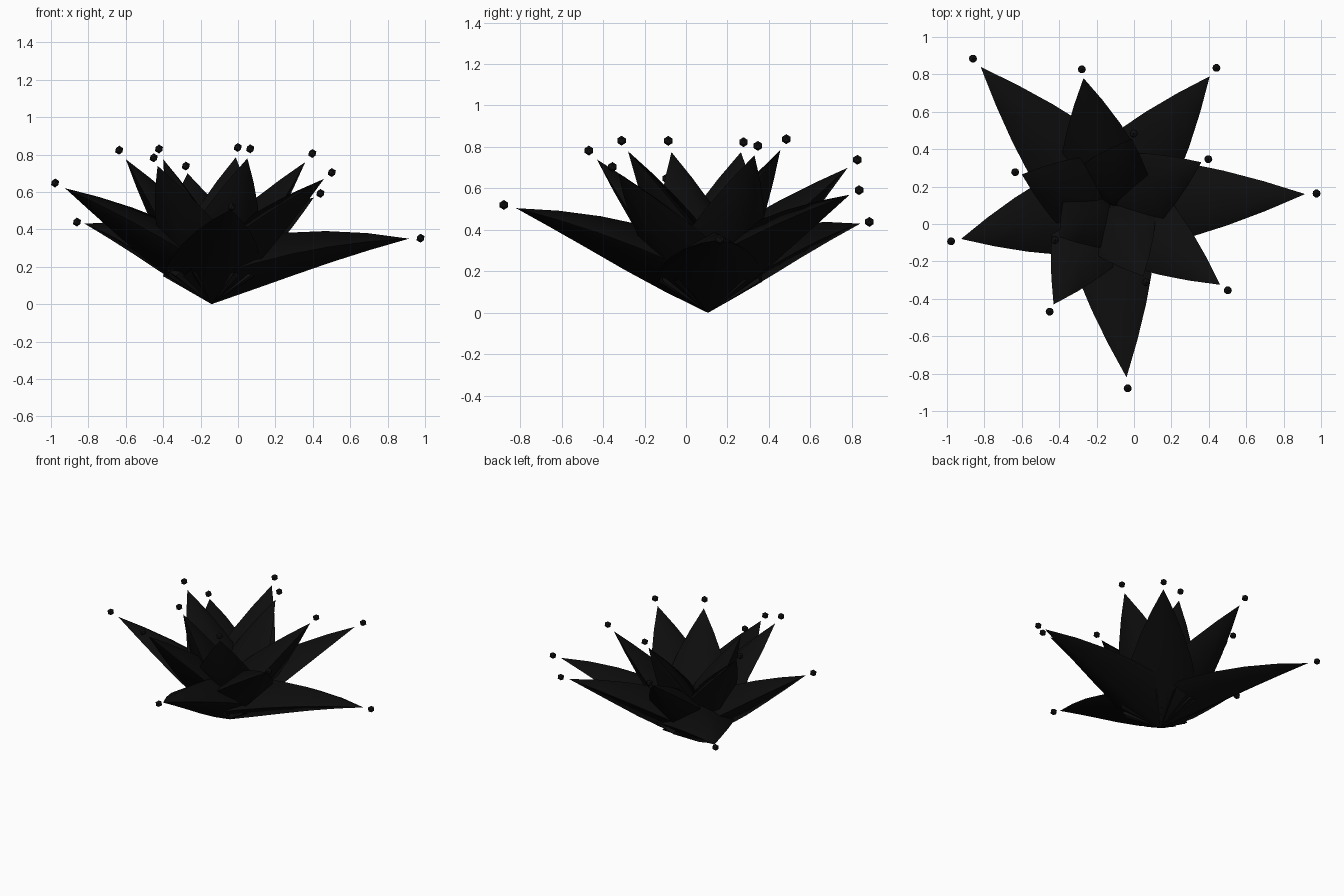
import bpy, bmesh
from mathutils import Vector

if "Cube" in bpy.data.objects:
    bpy.data.objects.remove(bpy.data.objects["Cube"])

CENTRE = Vector((-0.141, 0.106, 0.15))
HALF_W, HALF_T, ARCH, SEGS = 0.262, 0.15, 0.16, 5
Z = Vector((0, 0, 1))

# Leaf tip positions, lowest outer leaves first, in spiral order
TIPS = [
    (0.915, 0.16, 0.35), (-0.82, 0.84, 0.43), (-0.04, -0.82, 0.505),
    (0.405, 0.79, 0.57), (-0.925, -0.08, 0.62), (0.46, -0.325, 0.67),
    (-0.27, 0.78, 0.70), (-0.43, -0.43, 0.74), (0.36, 0.33, 0.76),
    (-0.60, 0.265, 0.775), (0.05, -0.28, 0.78), (-0.012, 0.455, 0.785),
    (-0.40, -0.07, 0.775),
]


def material(name, shade):
    m = bpy.data.materials.new(name)
    m.diffuse_color = (shade, shade, shade, 1)
    m.use_nodes = True
    m.node_tree.nodes["Principled BSDF"].inputs["Base Color"].default_value = m.diffuse_color
    return m


def add_object(name, bm, mat):
    bmesh.ops.recalc_face_normals(bm, faces=bm.faces)
    me = bpy.data.meshes.new(name)
    bm.to_mesh(me)
    bm.free()
    me.materials.append(mat)
    ob = bpy.data.objects.new(name, me)
    bpy.context.collection.objects.link(ob)
    return ob


leaf_mat = material("leaf_dark", 0.004)
bead_mat = material("bead_dark", 0.006)

for i, tip in enumerate(TIPS):
    tip = Vector(tip)
    chord = tip - CENTRE
    side = chord.cross(Z).normalized()
    up = side.cross(chord).normalized()
    arch = ARCH * max(0, 1 - i / 6)      # outer leaves droop most

    # Thick arched leaf with a diamond cross-section tapering to a point;
    # the base ring is upright so all leaves share one root point
    bm = bmesh.new()
    rings = []
    for k in range(SEGS):
        t = k / SEGS
        s = 1 - t ** 1.62
        c = CENTRE + chord * t + up * arch * t * (1 - t)
        thick = Z.lerp(up, min(1, t / 0.4)).normalized() * HALF_T
        offsets = (side * HALF_W, thick, -side * HALF_W, -thick)
        rings.append([bm.verts.new(c + o * s) for o in offsets])
    for a, b in zip(rings, rings[1:]):
        for j in range(4):
            n = (j + 1) % 4
            bm.faces.new((a[j], a[n], b[n], b[j]))
    point = bm.verts.new(tip)
    for j in range(4):
        bm.faces.new((rings[-1][j], rings[-1][(j + 1) % 4], point))
    bm.faces.new(rings[0])
    leaf = add_object(f"leaf_{i + 1}", bm, leaf_mat)
    bpy.ops.object.select_all(action='DESELECT')
    leaf.select_set(True)
    bpy.context.view_layer.objects.active = leaf
    bpy.ops.object.shade_smooth_by_angle(angle=1.2)

    # Small faceted bead floating just past the tip
    bm = bmesh.new()
    bmesh.ops.create_icosphere(bm, subdivisions=1, radius=0.024)
    bead = add_object(f"tip_bead_{i + 1}", bm, bead_mat)
    bead.location = tip + (chord - up * arch).normalized() * 0.061
